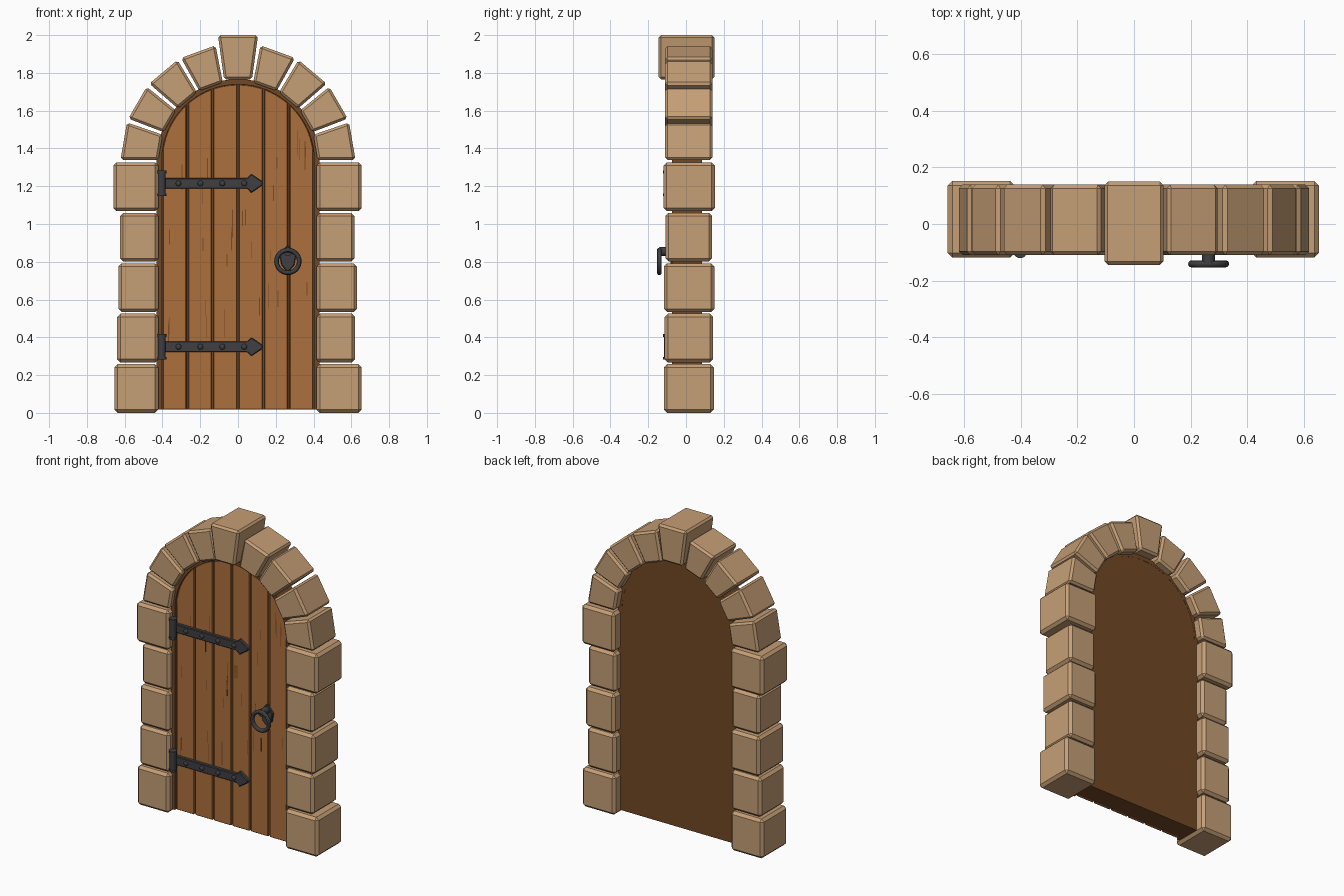
import bpy, bmesh, random
from math import sin, cos, pi, radians, sqrt
from mathutils import Vector

random.seed(4)
if "Cube" in bpy.data.objects:
    bpy.data.objects.remove(bpy.data.objects["Cube"], do_unlink=True)


def material(name, rgb, rough=0.8):
    m = bpy.data.materials.new(name)
    m.use_nodes = True
    m.diffuse_color = (*rgb, 1)
    node = m.node_tree.nodes["Principled BSDF"]
    node.inputs["Base Color"].default_value = (*rgb, 1)
    node.inputs["Roughness"].default_value = rough
    return m


STONE = material("sandstone", (0.56, 0.345, 0.18))
WOOD = material("plank wood", (0.42, 0.16, 0.045))
DARK = material("dark wood", (0.165, 0.064, 0.018))
GRAIN = material("wood grain", (0.2, 0.07, 0.018))
IRON = material("black iron", (0.05, 0.05, 0.055), 0.5)

SPRING = 1.335   # height where the arch begins
FACE = -0.065    # front of the planks
BOTTOM = 0.018


def prism(name, points, front, back, mat, bevel=0.0):
    """Extrude an x-z outline along y."""
    bm = bmesh.new()
    face = bm.faces.new([bm.verts.new((x, front, z)) for x, z in points])
    ext = bmesh.ops.extrude_face_region(bm, geom=[face])
    moved = [v for v in ext["geom"] if isinstance(v, bmesh.types.BMVert)]
    bmesh.ops.translate(bm, verts=moved, vec=(0, back - front, 0))
    bmesh.ops.recalc_face_normals(bm, faces=bm.faces)
    mesh = bpy.data.meshes.new(name)
    bm.to_mesh(mesh)
    bm.free()
    mesh.materials.append(mat)
    ob = bpy.data.objects.new(name, mesh)
    bpy.context.collection.objects.link(ob)
    if bevel:
        mod = ob.modifiers.new("Bevel", "BEVEL")
        mod.width = bevel
        mod.segments = 1
        mod.limit_method = "ANGLE"
        mod.angle_limit = radians(35)
    return ob


def box(name, x0, x1, z0, z1, front, back, mat, bevel=0.0):
    return prism(name, [(x0, z0), (x1, z0), (x1, z1), (x0, z1)], front, back, mat, bevel)


def finish(name, mat, rotation=None):
    ob = bpy.context.object
    ob.name = name
    ob.data.materials.append(mat)
    bpy.ops.object.shade_smooth_by_angle()
    return ob


def cylinder(name, loc, radius, depth, mat, along_y=False, sides=20):
    bpy.ops.mesh.primitive_cylinder_add(
        vertices=sides, radius=radius, depth=depth, location=loc,
        rotation=(pi / 2 if along_y else 0, 0, 0))
    return finish(name, mat)


def polar(r, deg):
    return (r * cos(radians(deg)), SPRING + r * sin(radians(deg)))


def arch(r, steps=32):
    """Door outline from the right foot over the top to the left foot."""
    return [(r, BOTTOM)] + [polar(r, 180 * i / steps) for i in range(steps + 1)] + [(-r, BOTTOM)]


# Side columns of stacked blocks: outer edge on each side, front and back
rows = [(0.655, 0.655, -0.117, 0.147), (0.64, 0.62, -0.113, 0.143),
        (0.633, 0.63, -0.117, 0.15), (0.625, 0.617, -0.109, 0.138),
        (0.66, 0.655, -0.119, 0.153)]
for i, (right, left, front, back) in enumerate(rows):
    z0 = 0.267 * i
    box(f"right_block_{i + 1}", -right, -0.422, z0, z0 + 0.258, front, back, STONE, 0.017)
    box(f"left_block_{i + 1}", 0.416, left, z0, z0 + 0.258, front, back, STONE, 0.017)

# Wedge stones of the arch with a larger keystone
for i in range(9):
    key = i == 4
    inner, outer = (0.43, 0.672) if key else (0.422, 0.622)
    a, b = 20 * i + 1, 20 * i + 19
    if i == 0:
        a = 0.4
    if i == 8:
        b = 179.6
    pts = [polar(inner, a), polar(outer, a), polar(outer, b), polar(inner, b)]
    if key:
        pts = [(-0.074, 1.765), (0.074, 1.765), (0.106, 2.0), (-0.106, 2.0)]
    prism("keystone" if key else f"arch_stone_{i + 1}", pts,
          -0.145 if key else -0.11, 0.15 if key else 0.139, STONE, 0.013)

# Dark frame around the door and the panel behind the planks
prism("door_frame", arch(0.432) + arch(0.404)[::-1], -0.075, 0.085, DARK)
prism("back_panel", arch(0.41), -0.045, 0.084, DARK)

# Vertical planks, cut at the top by the arch
R, COUNT, GAP = 0.403, 6, 0.005
width = 2 * R / COUNT


def arch_height(x):
    return SPRING + sqrt(max(R * R - x * x, 0))


for i in range(COUNT):
    x0, x1 = -R + i * width + GAP, -R + (i + 1) * width - GAP
    tops = [x1 + (x0 - x1) * k / 10 for k in range(11)]
    prism(f"plank_{i + 1}", [(x0, BOTTOM), (x1, BOTTOM)] + [(x, arch_height(x)) for x in tops],
          FACE, -0.04, WOOD, 0.003)
    # Thin grain marks
    for k in range(5):
        x = random.uniform(x0 + 0.015, x1 - 0.015)
        z = random.uniform(0.3, 1.4)
        box(f"grain_{i + 1}_{k + 1}", x - 0.002, x + 0.002, z,
            z + random.uniform(0.05, 0.16), FACE - 0.001, FACE + 0.002, GRAIN)

# Strap hinges with arrow tips, rivets and barrels
for label, z in (("lower", 0.35), ("upper", 1.215)):
    upper = [(-0.4, 0.028), (0.05, 0.028), (0.07, 0.05), (0.132, 0.008)]
    outline = [(x, z + h) for x, h in upper] + [(x, z - h) for x, h in reversed(upper)]
    prism(f"{label}_hinge_strap", outline, FACE - 0.024, FACE + 0.002, IRON, 0.004)
    cylinder(f"{label}_hinge_barrel", (-0.403, -0.097, z), 0.02, 0.13, IRON)
    for s in (-1, 1):
        cylinder(f"{label}_hinge_cap", (-0.403, -0.097, z + s * 0.06), 0.024, 0.014, IRON)
    for k in range(4):
        bpy.ops.mesh.primitive_uv_sphere_add(
            segments=12, ring_count=8, radius=0.015,
            location=(-0.315 + 0.116 * k, FACE - 0.024, z))
        bpy.context.object.scale.y = 0.7
        finish(f"{label}_hinge_rivet", IRON)

# Ring handle hanging from a stem on a pointed plate
HX, HZ = 0.264, 0.802
half = [(0.0, 0.09), (0.044, 0.035), (0.034, -0.02), (0.0, -0.058)]
plate = half + [(-x, z) for x, z in half[2:0:-1]]
prism("handle_plate", [(HX + x, HZ + z) for x, z in plate], FACE - 0.018, FACE + 0.002, IRON, 0.004)
cylinder("handle_stem", (HX, -0.105, HZ + 0.052), 0.023, 0.07, IRON, along_y=True)
bpy.ops.mesh.primitive_torus_add(
    location=(HX, -0.141, HZ), rotation=(pi / 2, 0, 0), major_radius=0.06,
    minor_radius=0.0125, major_segments=36, minor_segments=12)
finish("handle_ring", IRON)
